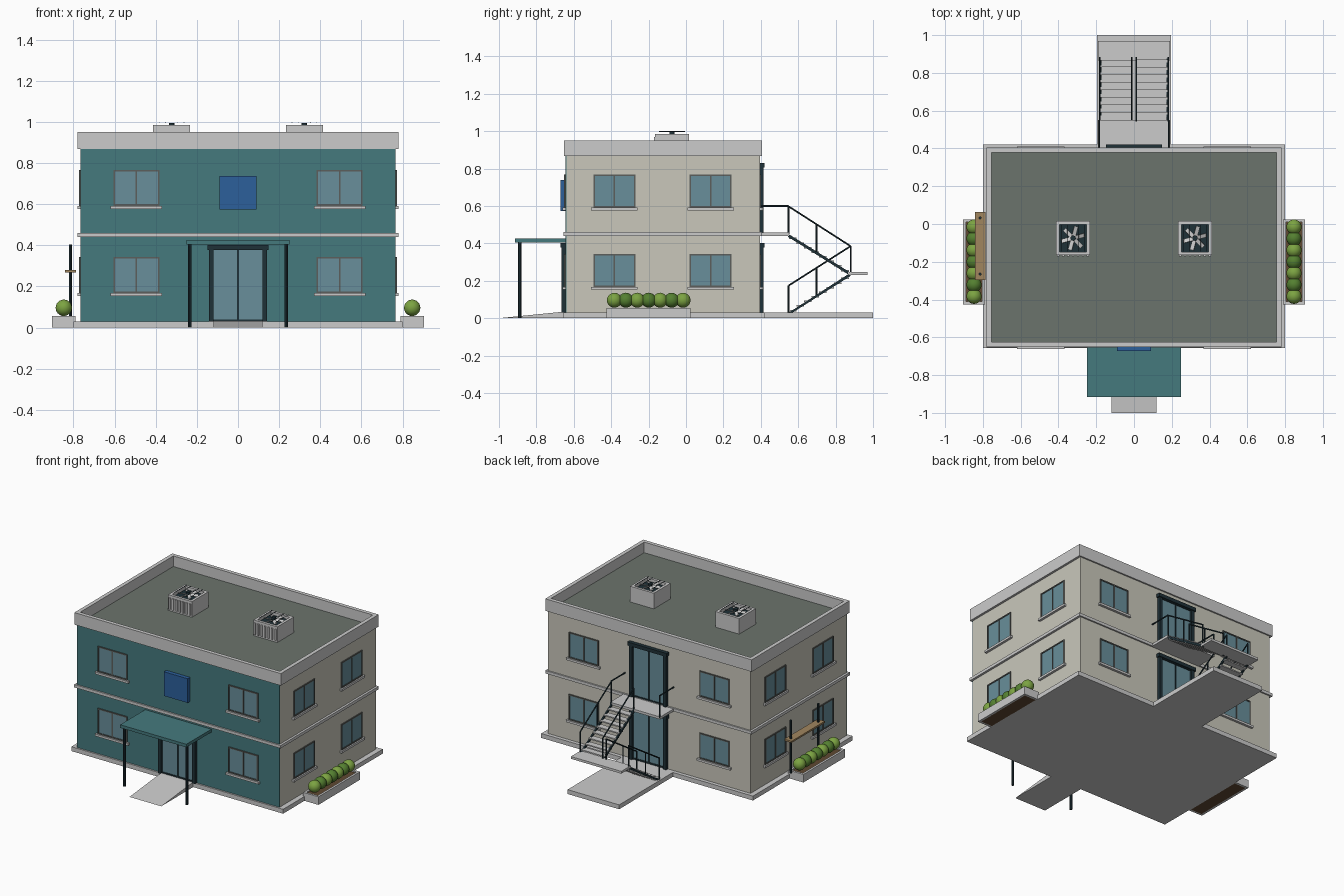
import bpy, bmesh, math
from mathutils import Matrix, Vector

if "Cube" in bpy.data.objects:
    bpy.data.objects.remove(bpy.data.objects["Cube"])


def mat(name, hexcode):
    m = bpy.data.materials.new(name)
    c = [(int(hexcode[i:i + 2], 16) / 255) ** 2.2 for i in (0, 2, 4)]
    m.diffuse_color = (*c, 1)
    m.use_nodes = True
    m.node_tree.nodes["Principled BSDF"].inputs["Base Color"].default_value = m.diffuse_color
    return m


TEAL, BEIGE = mat("teal", "47797d"), mat("beige", "c8c6ba")
GLASS, DARK = mat("glass", "688d99"), mat("dark_metal", "24343a")
ROOF, BLUE = mat("roofing", "6b736c"), mat("blue", "30609a")
LEAF, LEAF2 = mat("leaf", "7ba244"), mat("leaf_dark", "557f34")
WOOD, SOIL = mat("wood", "a0855f"), mat("soil", "5f4a35")
TRIM = mat("window_trim", "5c5f5c")


def add_object(name, bm, material=None, smooth=False):
    me = bpy.data.meshes.new(name)
    for f in bm.faces:
        f.smooth = smooth
    bm.to_mesh(me)
    bm.free()
    if material:
        me.materials.append(material)
    ob = bpy.data.objects.new(name, me)
    bpy.context.collection.objects.link(ob)
    return ob


def boxes(name, spans, material=None):
    """One object from several boxes, each (x0, x1, y0, y1, z0, z1)."""
    bm = bmesh.new()
    for x0, x1, y0, y1, z0, z1 in spans:
        m = Matrix.Translation(((x0 + x1) / 2, (y0 + y1) / 2, (z0 + z1) / 2))
        bmesh.ops.create_cube(bm, size=1, matrix=m @ Matrix.Diagonal((x1 - x0, y1 - y0, z1 - z0, 1)))
    return add_object(name, bm, material)


def ring(x0, x1, y0, y1, z0, z1, t):
    """Four box spans forming a horizontal rectangular rim of thickness t."""
    return [(x0, x1, y0, y0 + t, z0, z1), (x0, x1, y1 - t, y1, z0, z1),
            (x0, x0 + t, y0 + t, y1 - t, z0, z1), (x1 - t, x1, y0 + t, y1 - t, z0, z1)]


def rods(name, pairs, r, material=DARK, sides=8):
    """One object from round bars between point pairs."""
    bm = bmesh.new()
    for a, b in pairs:
        a, b = Vector(a), Vector(b)
        d = b - a
        m = Matrix.Translation((a + b) / 2) @ d.to_track_quat('Z', 'Y').to_matrix().to_4x4()
        bmesh.ops.create_cone(bm, cap_ends=True, segments=sides, radius1=r, radius2=r,
                              depth=d.length, matrix=m)
    return add_object(name, bm, material)


def prism(name, profile, x0, x1, material=None):
    """Extrude a closed (y, z) profile along x."""
    bm = bmesh.new()
    f = bm.faces.new([bm.verts.new((x0, y, z)) for y, z in profile])
    e = bmesh.ops.extrude_face_region(bm, geom=[f])
    bmesh.ops.translate(bm, vec=(x1 - x0, 0, 0), verts=[v for v in e['geom'] if isinstance(v, bmesh.types.BMVert)])
    bmesh.ops.recalc_face_normals(bm, faces=bm.faces)
    return add_object(name, bm, material)


def place(parts, x, y, z, angle, first):
    """Place a set of parts facing outward; reuse the meshes after the first."""
    for p in parts:
        o = p
        if not first:
            o = p.copy()
            bpy.context.collection.objects.link(o)
        o.location = (x, y, z)
        o.rotation_euler.z = angle


# Ground slab, entrance ramp
boxes("base_slab", [(-.80, .80, -.656, .42, 0, .03), (-.195, .195, .42, 1, 0, .03)])
prism("entrance_ramp", [(-1, 0), (-.656, 0), (-.656, .033), (-.67, .033)], -.12, .12)

# Walls, floor band, roof and parapet
boxes("walls", [(-.765, .765, -.638, .395, .03, .87)], BEIGE)
boxes("front_wall_panel", [(-.765, .765, -.645, -.638, .03, .87)], TEAL)
boxes("floor_band", ring(-.78, .78, -.655, .405, .44, .46, .03))
boxes("parapet", ring(-.78, .78, -.652, .405, .868, .95, .026))
boxes("roof_surface", [(-.755, .755, -.63, .38, .865, .878)], ROOF)

# Windows: front, back and both sides, on two floors
w, h, t = .112, .175, .008
window = [
    boxes("window_frame", [(-w, w, -.007, .01, 0, t), (-w, w, -.007, .01, h - t, h),
                           (-w, -w + t, -.007, .01, t, h - t), (w - t, w, -.007, .01, t, h - t),
                           (-.004, .004, -.007, .01, t, h - t)], TRIM),
    boxes("window_glass", [(-w + t, w - t, -.003, .01, t, h - t)], GLASS),
    boxes("window_sill", [(-w - .013, w + .013, -.016, .01, -.015, 0)])]
spots = [(s * .494, y, a) for s in (-1, 1) for y, a in ((-.645, 0), (.395, math.pi))]
side_spots = [(s * .765, y, s * math.pi / 2) for s in (-1, 1) for y in (-.383, .132)]
first = True
for x, y, a in spots + side_spots:
    for z in (.168, .592):
        place(window, x, y, z, a, first)
        first = False
    if abs(x) > .7:
        continue

# Double doors: front entrance and two back doors
door = [
    boxes("door_frame", [(-.14, -.118, -.02, .01, 0, .35), (.118, .14, -.02, .01, 0, .35),
                         (-.148, .148, -.026, .01, .348, .372), (-.118, .118, -.008, .01, 0, .01),
                         (-.004, .004, -.008, .01, .01, .348)], DARK),
    boxes("door_glass", [(-.118, .118, -.004, .01, .01, .348)], GLASS)]
place(door, 0, -.645, .03, 0, True)
place(door, 0, .395, .03, math.pi, False)
place(door, 0, .395, .458, math.pi, False)

# Entrance canopy and blank wall sign
boxes("canopy", [(-.25, .25, -.915, -.64, .405, .426)], TEAL)
rods("canopy_posts", [((s * .235, -.888, 0), (s * .235, -.888, .406)) for s in (-1, 1)], .009)
boxes("sign_panel", [(-.09, .09, -.672, -.64, .573, .738)], BLUE)

# Rooftop fan units
for s in (-1, 1):
    cx, cy = s * .3225, -.075
    boxes("vent_housing", ring(cx - .09, cx + .09, cy - .09, cy + .09, .876, .985, .018))
    boxes("vent_floor", [(cx - .073, cx + .073, cy - .073, cy + .073, .876, .965)], DARK)
    boxes("vent_louvres", [(cx + i * .026 - .006, cx + i * .026 + .006, cy - .097, cy - .09, .89, .968)
                           for i in range(-3, 4)])
    rods("fan_hub", [((cx, cy, .964), (cx, cy, .995))], .014, DARK, 12)
    bm = bmesh.new()
    for i in range(6):
        m = (Matrix.Translation((cx, cy, .977)) @ Matrix.Rotation(i * math.pi / 3 + .26, 4, 'Z')
             @ Matrix.Translation((.039, 0, 0)) @ Matrix.Rotation(.35, 4, 'X')
             @ Matrix.Diagonal((.052, .022, .003, 1)))
        bmesh.ops.create_cube(bm, size=1, matrix=m)
    add_object("fan_blades", bm)
    rods("fan_guard", [((cx + k, cy - .07, .998), (cx + k, cy + .07, .998))
                       for k in (-.06, -.03, .03, .06)], .0018, DARK, 6)

# Planters with clipped bushes on both sides
for s in (-1, 1):
    x0, x1 = sorted((s * .79, s * .905))
    boxes("planter", ring(x0, x1, -.425, .025, 0, .055, .015))
    boxes("planter_soil", [(x0 + .014, x1 - .014, -.411, .011, 0, .047)], SOIL)
    for i in range(7):
        bm = bmesh.new()
        bmesh.ops.create_icosphere(bm, subdivisions=3, radius=.04,
                                   matrix=Matrix.Translation((s * .847, -.383 + i * .0612, .096)))
        add_object("bush", bm, (LEAF, LEAF2)[i % 2], True)

# Plank shelf on two posts beside the left wall
boxes("plank", [(-.842, -.787, -.296, .063, .268, .28)], WOOD)
rods("plank_posts", [((-.815, y, .045), (-.815, y, .405)) for y in (-.265, .032)], .008)

# Fire stair: landings, two flights of treads, stringers
boxes("upper_landing", [(-.19, .19, .39, .55, .44, .457)])
boxes("middle_landing", [(-.19, .19, .865, .97, .23, .246)])
n = 8
treads = []
for i in range(n):
    y = .55 + .04 * i
    zu, zl = .43 - .0245 * i, .045 + .0245 * i
    treads += [(.008, .182, y, y + .042, zu - .008, zu), (-.182, -.008, y, y + .042, zl - .008, zl)]
boxes("stair_treads", treads)
for x in (.012, .178):
    prism("upper_stringer", [(.545, .435), (.545, .452), (.88, .243), (.88, .226)], x - .005, x + .005, DARK)
    prism("lower_stringer", [(.55, .03), (.57, .03), (.88, .226), (.88, .243)], -x - .005, -x + .005, DARK)

# Handrails and posts
rails = []
for x in (.012, .182):
    rails += [((x, .545, .6), (x, .88, .385)), ((-x, .55, .175), (-x, .88, .385))]
    for f in (0, .45, 1):
        y = .548 + .332 * f
        zu, zl = .6 - .215 * f, .175 + .21 * f
        rails += [((x, y, zu - .15), (x, y, zu)), ((-x, y, zl - .145), (-x, y, zl))]
for s in (-1, 1):
    rails += [((s * .184, .395, .6), (s * .184, .547, .6))]
rails += [((-.184, .547, .45), (-.184, .547, .6))]
rods("handrails", rails, .0045)
